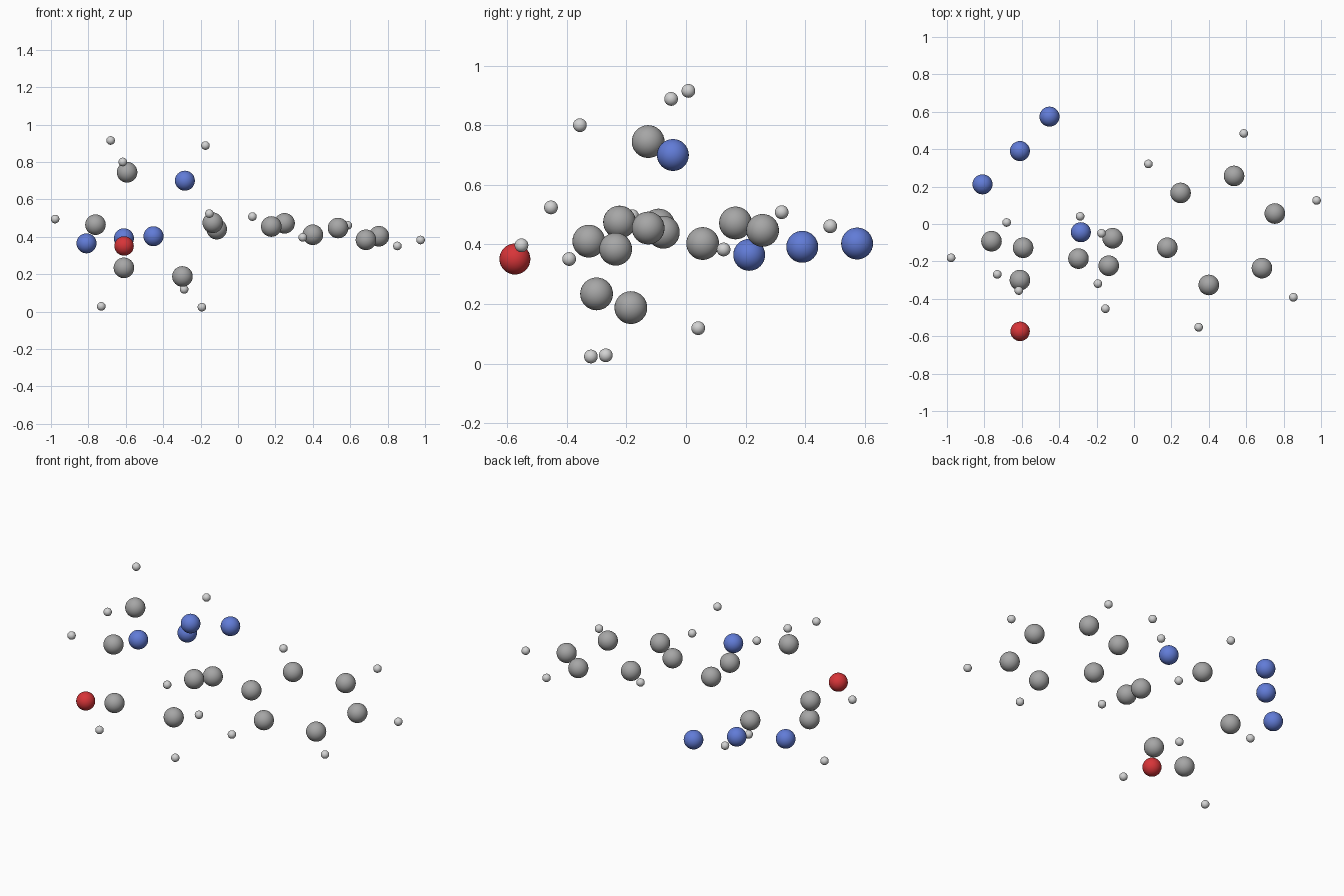
import bpy
from mathutils import Vector

cube = bpy.data.objects.get("Cube")
if cube:
    bpy.data.objects.remove(cube, do_unlink=True)


def make_material(name, colour):
    material = bpy.data.materials.new(name)
    material.use_nodes = True
    material.diffuse_color = (*colour, 1)
    shader = material.node_tree.nodes["Principled BSDF"]
    shader.inputs["Base Color"].default_value = (*colour, 1)
    shader.inputs["Roughness"].default_value = .6
    return material


def make_ball_mesh(name, radius, material):
    """One smooth ball mesh, shared by every atom of the same element."""
    bpy.ops.mesh.primitive_uv_sphere_add(segments=32, ring_count=16, radius=radius)
    ball = bpy.context.object
    bpy.ops.object.shade_smooth()
    mesh = ball.data
    mesh.name = name + "_ball"
    mesh.materials.append(material)
    bpy.data.objects.remove(ball, do_unlink=True)
    return mesh


def place_atoms(element, mesh, sites):
    for site, position in sites.items():
        atom = bpy.data.objects.new(f"{site}_{element}_atom", mesh)
        atom.location = Vector(position)
        bpy.context.collection.objects.link(atom)


# Shared ball for each element
carbon = make_ball_mesh("carbon", .055, make_material("mid grey", (.38, .38, .38)))
nitrogen = make_ball_mesh("nitrogen", .0535, make_material("soft blue", (.12, .2, .68)))
oxygen = make_ball_mesh("oxygen", .052, make_material("bright red", (.68, .035, .04)))
hydrogen = make_ball_mesh("hydrogen", .023, make_material("pale grey", (.65, .65, .65)))

# Carbon atoms of the flat six-sided ring on the left
place_atoms("carbon", carbon, {
    "ring_inner": (.178, -.127, .455),
    "ring_back_inner": (.249, .166, .472),
    "ring_front_inner": (.4, -.326, .411),
    "ring_back_outer": (.535, .257, .447),
    "ring_front_outer": (.684, -.236, .384),
    "ring_outer": (.753, .056, .403),
})

# Carbon atoms of the folded chain on the right
place_atoms("carbon", carbon, {
    "chain_branch": (-.762, -.092, .465),
    "chain_upper": (-.593, -.127, .745),
    "chain_lower_right": (-.61, -.3, .234),
    "chain_lower_left": (-.297, -.185, .188),
    "chain_front": (-.135, -.223, .475),
    "chain_link": (-.114, -.076, .441),
})

# Row of three nitrogen atoms and the bridging one
place_atoms("nitrogen", nitrogen, {
    "row_front": (-.81, .212, .365),
    "row_middle": (-.61, .39, .392),
    "row_back": (-.452, .574, .403),
    "bridge": (-.284, -.044, .7),
})

# Single oxygen atom at the front
place_atoms("oxygen", oxygen, {"front": (-.609, -.574, .351)})

# Hydrogen atoms around the chain
place_atoms("hydrogen", hydrogen, {
    "branch": (-.978, -.181, .495),
    "upper_back": (-.681, .008, .915),
    "upper_front": (-.616, -.356, .8),
    "lower_right": (-.731, -.269, .028),
    "lower_left": (-.193, -.319, .024),
    "lower_back": (-.288, .041, .119),
    "bridge": (-.174, -.05, .888),
    "chain_front": (-.153, -.453, .524),
})

# Hydrogen atoms around the ring
place_atoms("hydrogen", hydrogen, {
    "ring_back_inner": (.077, .321, .508),
    "ring_front_inner": (.346, -.552, .397),
    "ring_back_outer": (.587, .484, .461),
    "ring_front_outer": (.852, -.392, .351),
    "ring_outer": (.976, .126, .383),
})
